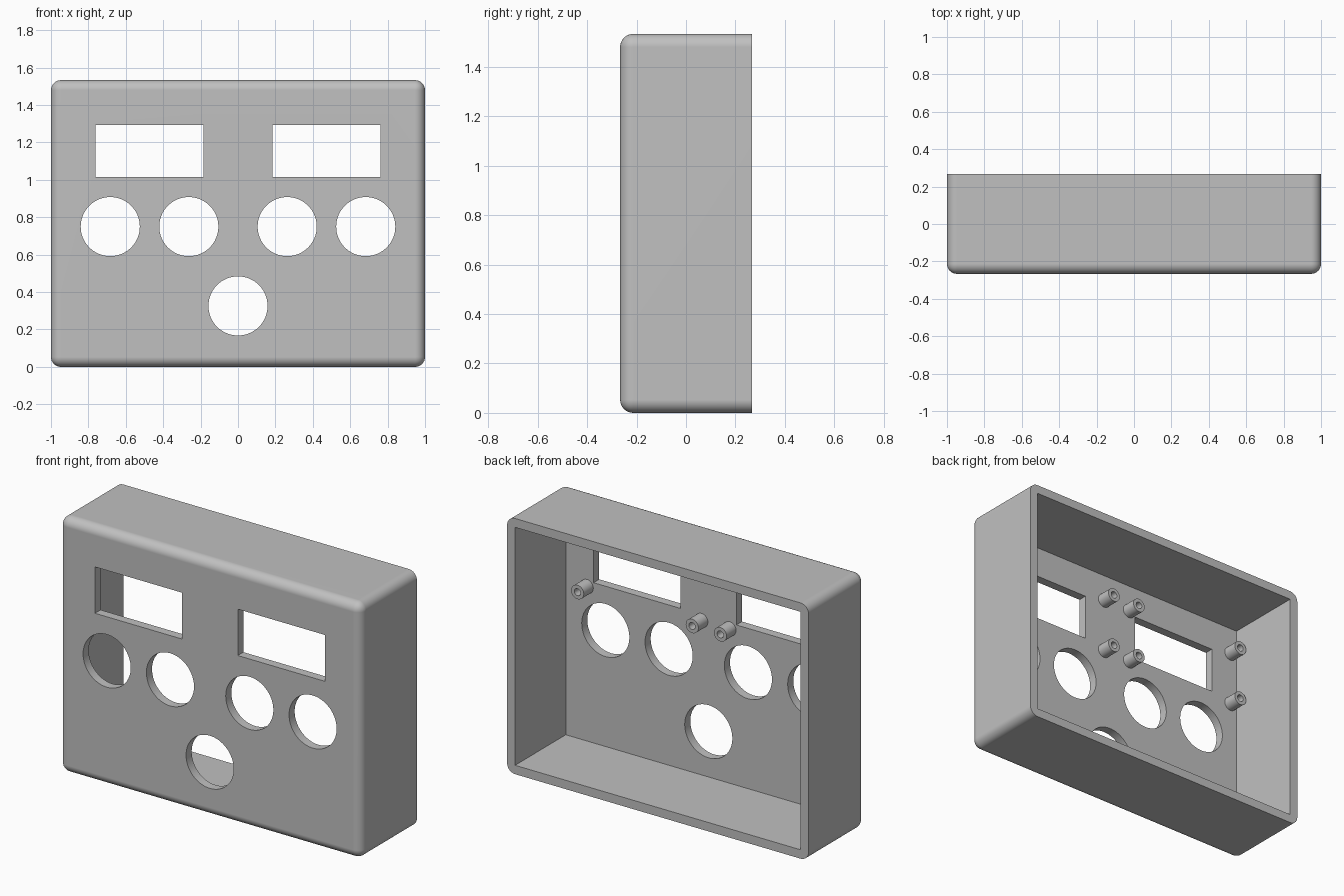
import bpy, bmesh, math
from mathutils import Matrix, Vector

if "Cube" in bpy.data.objects:
    bpy.data.objects.remove(bpy.data.objects["Cube"], do_unlink=True)

W, D, H = 2.0, 0.533, 1.533      # overall size
WALL = 0.0533                    # wall thickness and outer fillet radius
PLATE = -D / 2 + WALL            # inner face of the front plate

grey = bpy.data.materials.new("grey plastic")
grey.use_nodes = True
color = (0.53, 0.53, 0.53, 1)
grey.diffuse_color = color
grey.node_tree.nodes["Principled BSDF"].inputs["Base Color"].default_value = color


def to_object(name, bm):
    bmesh.ops.recalc_face_normals(bm, faces=bm.faces)
    mesh = bpy.data.meshes.new(name)
    bm.to_mesh(mesh)
    bm.free()
    mesh.materials.append(grey)
    obj = bpy.data.objects.new(name, mesh)
    bpy.context.collection.objects.link(obj)
    return obj


def box_mesh(center, size):
    bm = bmesh.new()
    bmesh.ops.create_cube(bm, size=1, matrix=Matrix.Translation(center) @ Matrix.Diagonal((*size, 1)))
    return bm


def select_only(obj):
    bpy.ops.object.select_all(action='DESELECT')
    obj.select_set(True)
    bpy.context.view_layer.objects.active = obj


def cut(target, cutter):
    cutter.hide_render = True
    mod = target.modifiers.new("cut", 'BOOLEAN')
    mod.operation, mod.solver, mod.object = 'DIFFERENCE', 'EXACT', cutter
    select_only(target)
    bpy.ops.object.modifier_apply(modifier=mod.name)
    bpy.data.objects.remove(cutter, do_unlink=True)


def smooth(obj):
    select_only(obj)
    bpy.ops.object.shade_smooth_by_angle(angle=math.radians(30))
    mod = obj.modifiers.new("flat face normals", 'WEIGHTED_NORMAL')
    mod.keep_sharp = True


# Outer case: every edge rounded except the open back rim
bm = box_mesh((0, 0, H / 2), (W, D, H))
rounded = [e for e in bm.edges if any(v.co.y < 0 for v in e.verts)]
bmesh.ops.bevel(bm, geom=rounded, offset=WALL, segments=8, profile=0.5, affect='EDGES')
case = to_object("case", bm)

# Hollow interior, open to the back
cut(case, to_object("cavity_cutter", box_mesh(
    (0, PLATE + D / 2, H / 2), (W - 2 * WALL, D, H - 2 * WALL))))

# Two display windows
for side in (-1, 1):
    cut(case, to_object("window_cutter", box_mesh(
        (side * 0.4735, -D / 2, 1.153), (0.577, 0.3, 0.278))))

# Five round button holes
for x, z in ((-0.683, 0.75), (-0.263, 0.75), (0.263, 0.75), (0.683, 0.75), (0, 0.326)):
    bm = bmesh.new()
    place = Matrix.Translation((x, -D / 2, z)) @ Matrix.Rotation(math.pi / 2, 4, 'X')
    bmesh.ops.create_cone(bm, cap_ends=True, segments=64, radius1=0.158,
                          radius2=0.158, depth=0.3, matrix=place)
    cut(case, to_object("button_hole_cutter", bm))
smooth(case)


def standoff(name, x, z, outer=0.042, inner=0.021, length=0.09):
    """Hollow screw post rising from the inside of the front plate."""
    bm = bmesh.new()
    base, tip = PLATE - 0.002, PLATE + length
    ring = [bm.verts.new((x + r, y, z)) for r, y in
            ((outer, base), (outer, tip), (inner, tip), (inner, base))]
    edges = [bm.edges.new((ring[i], ring[(i + 1) % 4])) for i in range(4)]
    bmesh.ops.spin(bm, geom=ring + edges, cent=Vector((x, 0, z)), axis=(0, 1, 0),
                   angle=math.tau, steps=32, use_duplicate=False)
    bmesh.ops.remove_doubles(bm, verts=bm.verts, dist=0.0005)
    smooth(to_object(name, bm))


# Four standoffs around each window
for label, cx in (("right", -0.521), ("left", 0.426)):
    for dx in (-0.38, 0.38):
        for level, z in (("lower", 0.98), ("upper", 1.313)):
            end = "outer" if dx * cx > 0 else "inner"
            standoff(f"{label}_{level}_{end}_standoff", cx + dx, z)
